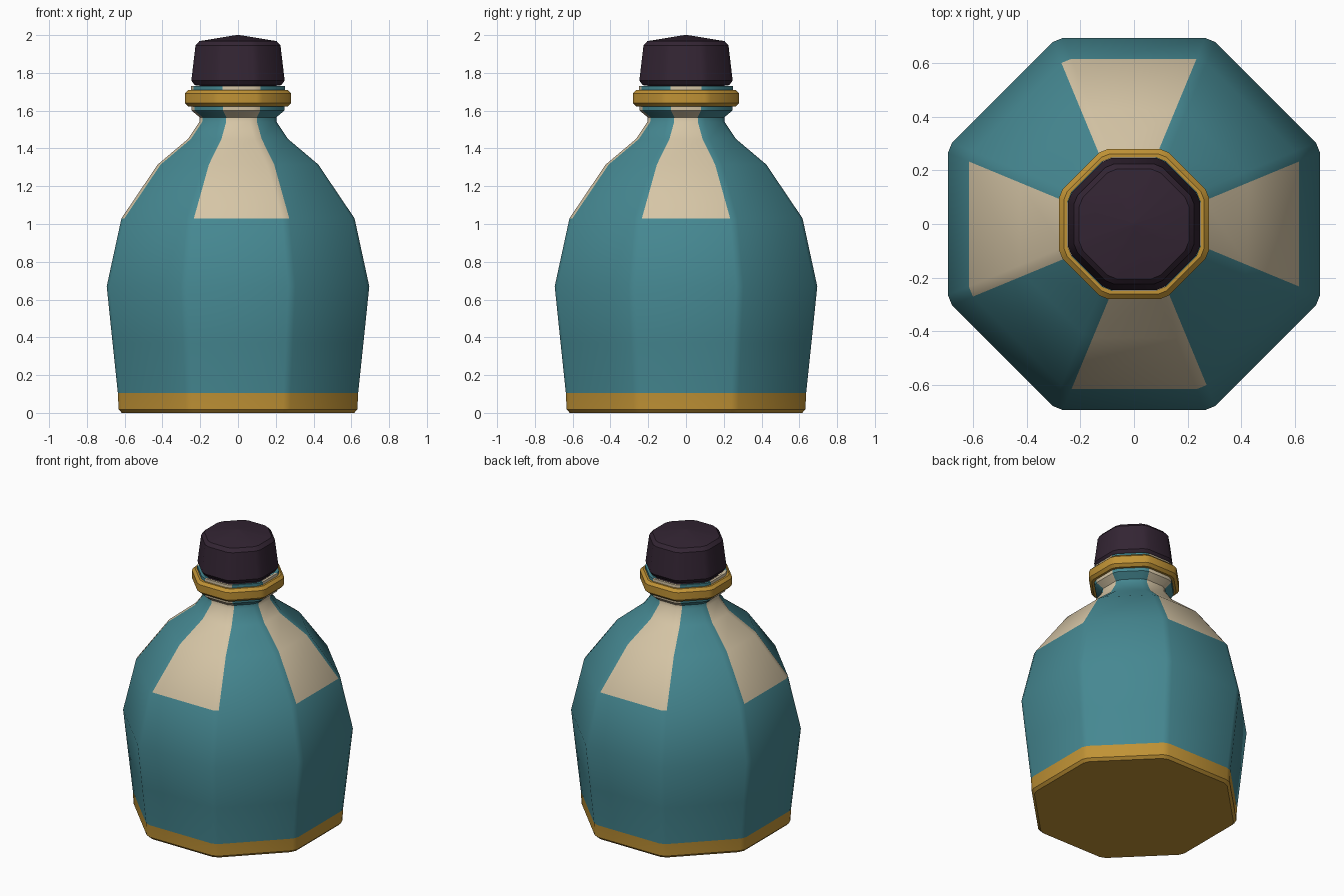
import bpy, bmesh, math

if "Cube" in bpy.data.objects:
    bpy.data.objects.remove(bpy.data.objects["Cube"])


def mat(name, rgb):
    m = bpy.data.materials.new(name)
    m.diffuse_color = (*rgb, 1)
    m.use_nodes = True
    m.node_tree.nodes["Principled BSDF"].inputs["Base Color"].default_value = m.diffuse_color
    return m


TEAL = mat("teal_glaze", (0.060, 0.245, 0.285))
CREAM = mat("cream_panel", (0.67, 0.56, 0.38))
GOLD = mat("gold_trim", (0.53, 0.29, 0.036))
DARK = mat("dark_stopper", (0.033, 0.018, 0.033))
T = math.tan(math.pi / 8)


def ring(bm, r, z, cut):
    """Octagon of apothem r with each corner cut: 8 wide sides, 8 thin strips."""
    pts = []
    for k in range(8):
        a = k * math.pi / 4
        h = r * T - min(cut, r * T * 0.3)
        for s in (-h, h):
            pts.append(bm.verts.new((r * math.cos(a) - s * math.sin(a),
                                     r * math.sin(a) + s * math.cos(a), z)))
    return pts


def octo(name, profile, mats, cut, rule=None, closed=False):
    bm = bmesh.new()
    rings = [ring(bm, r, z, cut) for r, z in profile]
    pairs = list(zip(rings, rings[1:]))
    if closed:
        pairs.append((rings[-1], rings[0]))
    for lo, hi in pairs:
        for j in range(16):
            n = (j + 1) % 16
            f = bm.faces.new((lo[j], lo[n], hi[n], hi[j]))
            if rule:
                f.material_index = rule(f.calc_center_median().z, j)
    if not closed:
        for loop in (rings[0][::-1], rings[-1]):
            f = bm.faces.new(loop)
            if rule:
                f.material_index = rule(loop[0].co.z, 2)
    bmesh.ops.recalc_face_normals(bm, faces=bm.faces)
    me = bpy.data.meshes.new(name)
    bm.to_mesh(me)
    bm.free()
    for m in mats:
        me.materials.append(m)
    ob = bpy.data.objects.new(name, me)
    bpy.context.collection.objects.link(ob)
    bpy.context.view_layer.objects.active = ob
    ob.select_set(True)
    bpy.ops.object.shade_smooth_by_angle(angle=math.radians(30))
    ob.select_set(False)


def body_rule(z, j):
    # gold foot, cream on the four axis-facing shoulder panels, teal elsewhere
    if z < 0.104:
        return 2
    if z > 1.03 and (j % 4 == 0 or j in (5, 9, 13)):
        return 1
    return 0


# bottle body with neck and lip
octo("bottle_body",
     [(0.615, 0), (0.632, 0.018), (0.636, 0.104), (0.664, 0.37), (0.695, 0.67),
      (0.617, 1.03), (0.425, 1.315), (0.265, 1.45), (0.205, 1.54),
      (0.203, 1.565), (0.245, 1.60), (0.25, 1.66), (0.25, 1.73),
      (0.235, 1.73), (0.20, 1.705)],
     [TEAL, CREAM, GOLD], 0.022, body_rule)

# gold collar round the neck
octo("neck_collar",
     [(0.24, 1.622), (0.262, 1.622), (0.28, 1.64), (0.28, 1.692),
      (0.262, 1.71), (0.24, 1.71)], [GOLD], 0.018, closed=True)

# stopper with a short stem inside the lip
octo("stopper",
     [(0.20, 1.69), (0.205, 1.733), (0.23, 1.735), (0.247, 1.76),
      (0.225, 1.945), (0.205, 1.968), (0.01, 2.0)], [DARK], 0.02)
